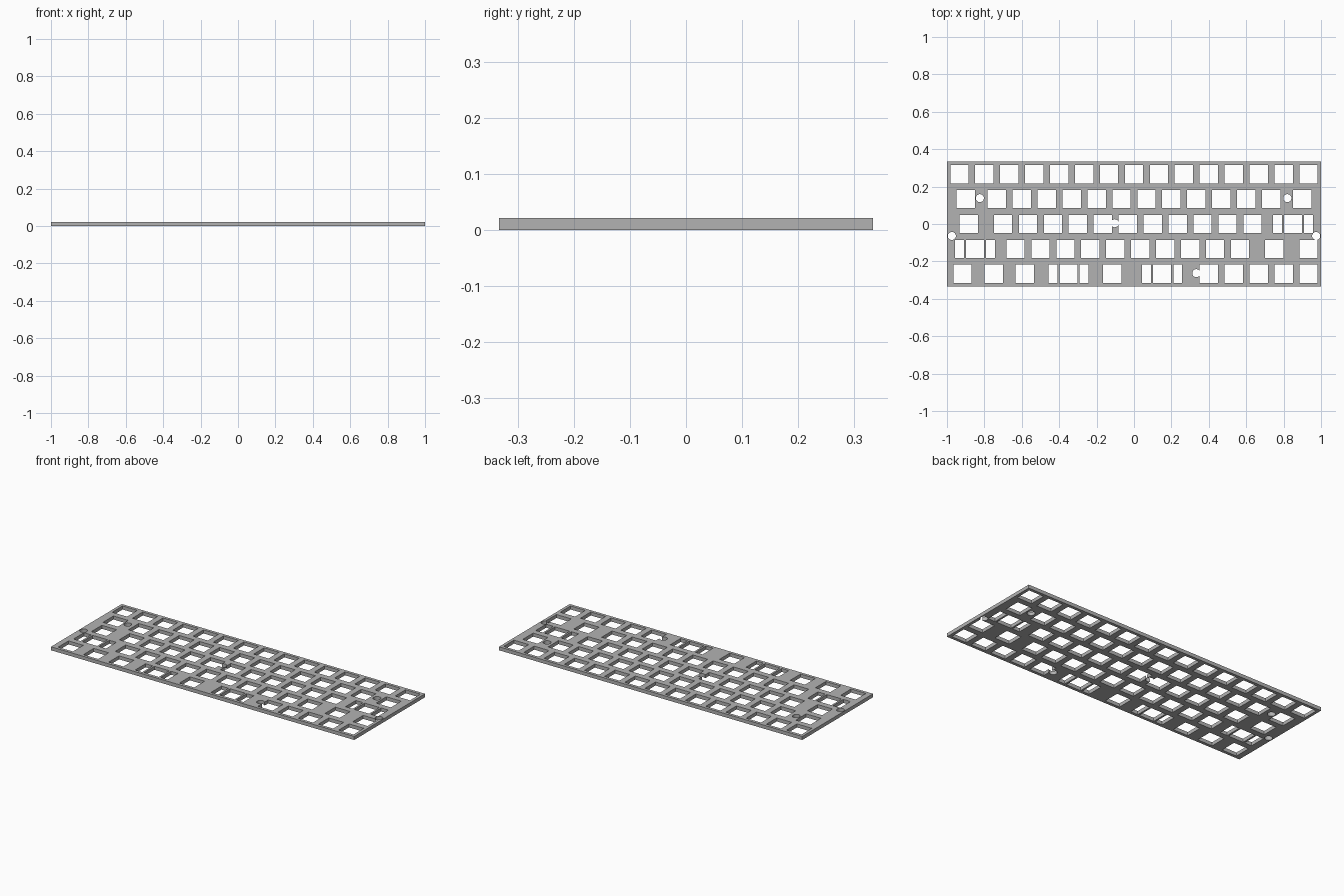
import bpy
import bmesh
from mathutils import Matrix

if "Cube" in bpy.data.objects:
    bpy.data.objects.remove(bpy.data.objects["Cube"], do_unlink=True)

UNIT = 2 / 15            # one key pitch
MM = UNIT / 19.05
THICK = 3 * MM
KEY = 14 * MM            # switch opening
SLOT_W = 6.75 * MM       # stabiliser slot
SLOT_X = 11.94 * MM

grey = bpy.data.materials.new("plate grey")
grey.use_nodes = True
colour = (0.45, 0.45, 0.45, 1)
grey.diffuse_color = colour
grey.node_tree.nodes["Principled BSDF"].inputs["Base Color"].default_value = colour


def run(first, count):
    return [first + i for i in range(count)]


def make_object(name, bm):
    mesh = bpy.data.meshes.new(name)
    bm.to_mesh(mesh)
    bm.free()
    mesh.materials.append(grey)
    obj = bpy.data.objects.new(name, mesh)
    bpy.context.collection.objects.link(obj)
    return obj


def add_box(bm, x, y, w, d, h):
    place = Matrix.Translation((x, y, THICK / 2)) @ Matrix.Diagonal((w, d, h, 1))
    bmesh.ops.create_cube(bm, size=1, matrix=place)


# Plate blank
bm = bmesh.new()
add_box(bm, 0, 0, 2, 5 * UNIT, THICK)
plate = make_object("keyboard_plate", bm)

# Key centres in key pitches from the left edge, back row first
rows = [
    run(0.5, 15),
    [0.75] + run(2, 12) + [14.25],
    [0.875] + run(2.25, 11) + [13.875],
    [1.125] + run(2.75, 10) + [13.125, 14.5],
    [0.625, 1.875, 3.125, 4.875, 6.625, 8.625] + run(10.5, 5),
]
wide_keys = {(2, 13.875), (3, 1.125), (4, 4.875), (4, 8.625)}

# Switch openings, with a slot on each side of the wide keys
bm = bmesh.new()
for r, row in enumerate(rows):
    y = (2 - r) * UNIT
    for key in row:
        x = key * UNIT - 1
        add_box(bm, x, y, KEY, KEY, THICK * 3)
        if (r, key) in wide_keys:
            for side in (-1, 1):
                add_box(bm, x + side * SLOT_X, y, SLOT_W, KEY, THICK * 3)
key_cutter = make_object("key_cutter", bm)

# Mounting screw holes
bm = bmesh.new()
screws = [(-0.824, 0.138), (0.82, 0.138), (-0.103, 0.004),
          (0.333, -0.263), (-0.974, -0.064), (0.974, -0.064)]
for x, y in screws:
    bmesh.ops.create_cone(bm, cap_ends=True, segments=32, radius1=0.0215,
                          radius2=0.0215, depth=THICK * 4,
                          matrix=Matrix.Translation((x, y, THICK / 2)))
screw_cutter = make_object("screw_cutter", bm)

# Cut the plate, then drop the cutters
bpy.context.view_layer.objects.active = plate
for cutter in (key_cutter, screw_cutter):
    cutter.hide_render = True
    cut = plate.modifiers.new(cutter.name, "BOOLEAN")
    cut.operation = "DIFFERENCE"
    cut.solver = "EXACT"
    cut.object = cutter
    bpy.ops.object.modifier_apply(modifier=cut.name)
    bpy.data.objects.remove(cutter, do_unlink=True)
